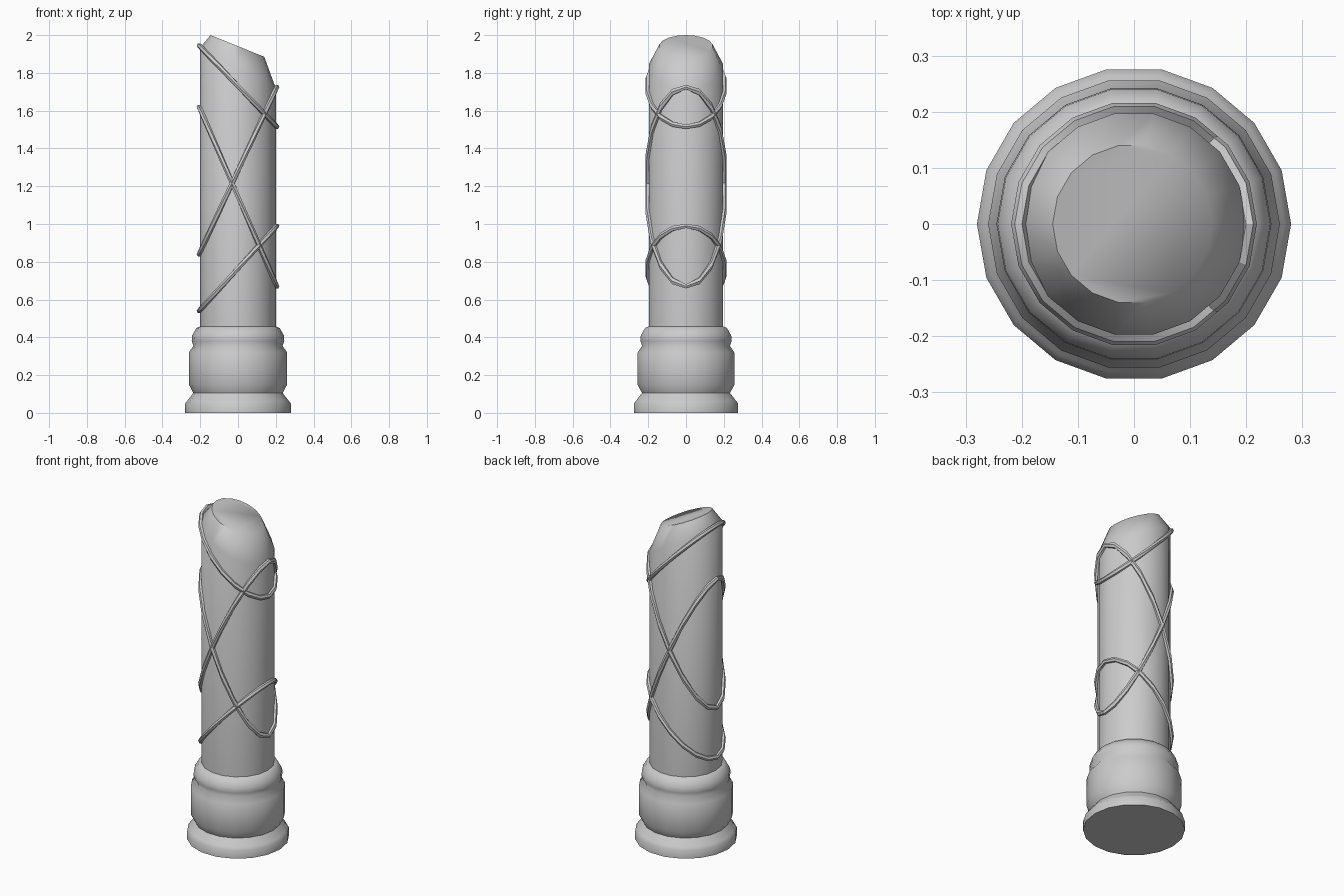
import bpy, bmesh
from math import sin, cos, pi, radians

if "Cube" in bpy.data.objects:
    bpy.data.objects.remove(bpy.data.objects["Cube"])

SIDES = 18


def skin(name, rings, closed=False, angle=60):
    """Join successive rings of points with quads; cap the ends or close the loop."""
    bm = bmesh.new()
    loops = [[bm.verts.new(p) for p in ring] for ring in rings]
    n = len(loops[0])
    pairs = list(zip(loops, loops[1:]))
    if closed:
        pairs.append((loops[-1], loops[0]))
    else:
        bm.faces.new(loops[0])
        bm.faces.new(loops[-1])
    for a, b in pairs:
        for i in range(n):
            j = (i + 1) % n
            bm.faces.new((a[i], a[j], b[j], b[i]))
    bmesh.ops.recalc_face_normals(bm, faces=bm.faces)
    mesh = bpy.data.meshes.new(name)
    bm.to_mesh(mesh)
    bm.free()
    obj = bpy.data.objects.new(name, mesh)
    bpy.context.collection.objects.link(obj)
    bpy.ops.object.select_all(action='DESELECT')
    obj.select_set(True)
    bpy.context.view_layer.objects.active = obj
    bpy.ops.object.shade_smooth_by_angle(angle=radians(angle))
    return obj


def slanted_ring(r, z_left, z_right, cx=0.0):
    """Ring whose height changes evenly from its left end to its right end."""
    ring = []
    for i in range(SIDES):
        a = 2 * pi * i / SIDES
        t = (cos(a) + 1) / 2
        ring.append((cx + r * cos(a), r * sin(a), z_left + (z_right - z_left) * t))
    return ring


# Turned base with foot, drum and collar
profile = [(0.28, 0.0), (0.28, 0.05), (0.268, 0.065), (0.237, 0.105),
           (0.26, 0.15), (0.26, 0.32), (0.236, 0.355), (0.245, 0.38),
           (0.243, 0.41), (0.22, 0.45), (0.195, 0.46)]
skin("base", [slanted_ring(r, z, z) for r, z in profile])

# Shaft with a slanted, chamfered broken top
skin("shaft", [slanted_ring(0.2, 0.44, 0.44),
               slanted_ring(0.2, 1.935, 1.72),
               slanted_ring(0.142, 2.0, 1.885, -0.003)])


# Tilted cords wrapped around the shaft
def cord(name, z_left, z_right, radius=0.206, thick=0.013, tube=6):
    slope = (z_right - z_left) / (2 * radius)
    stretch = (1 + slope ** 2) ** 0.5
    rings = []
    for i in range(SIDES):
        a = 2 * pi * i / SIDES
        section = []
        for k in range(tube):
            b = 2 * pi * k / tube
            r = radius + thick * cos(b)
            # height is stretched so the cord keeps its thickness when tilted
            z = z_left + (z_right - z_left) * (cos(a) + 1) / 2
            lift = thick * sin(b) * (1 + (stretch - 1) * abs(sin(a)))
            section.append((r * cos(a), r * sin(a), z + lift))
        rings.append(section)
    skin(name, rings, closed=True, angle=30)


for i, (zl, zr) in enumerate([(1.945, 1.515), (0.84, 1.725),
                              (1.62, 0.67), (0.54, 0.99)]):
    cord(f"cord_{i + 1}", zl, zr)
